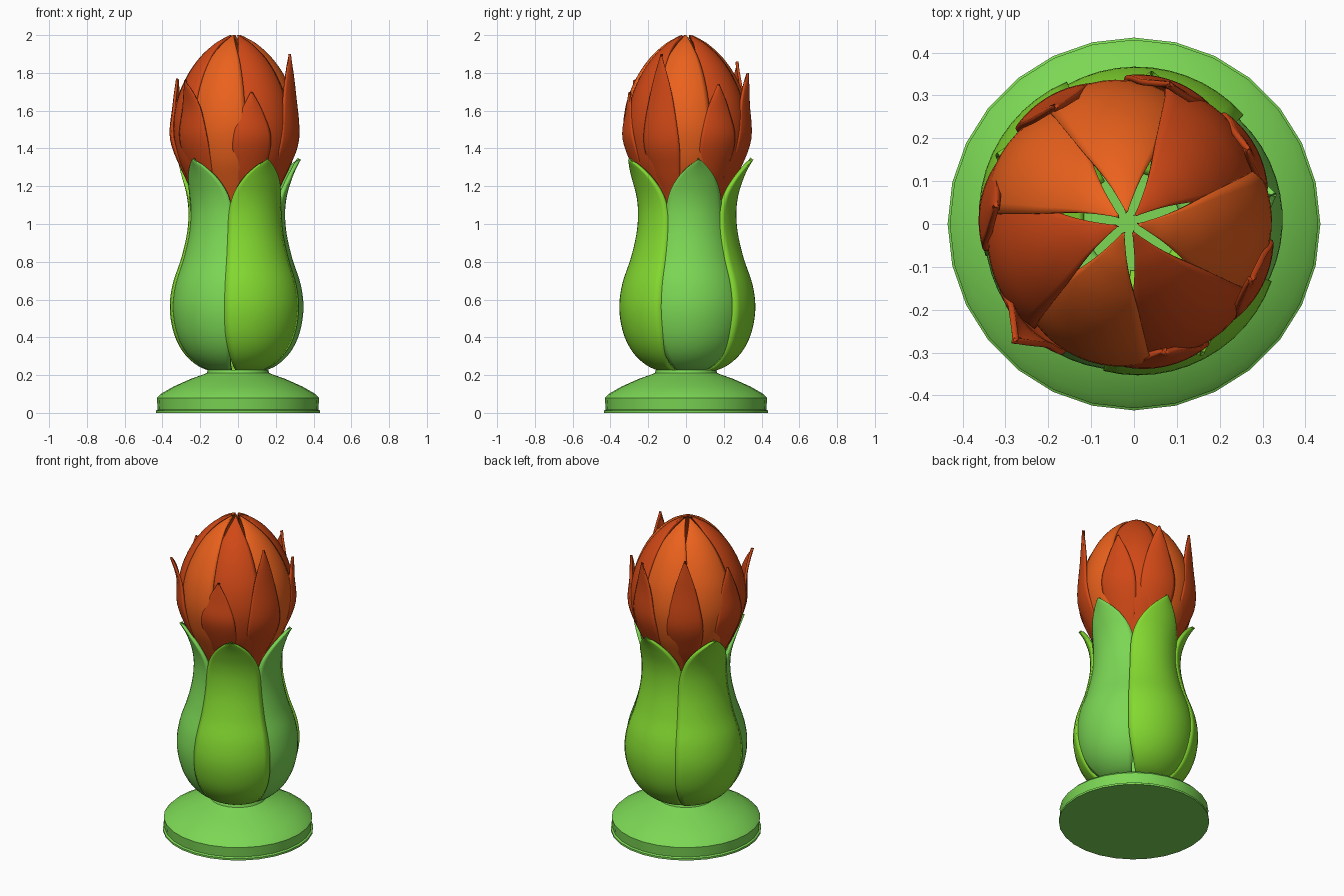
import bpy, bmesh, math
from math import radians, cos, sin

if "Cube" in bpy.data.objects:
    bpy.data.objects.remove(bpy.data.objects["Cube"])


def material(name, rgb):
    m = bpy.data.materials.new(name)
    m.diffuse_color = (*rgb, 1)
    m.use_nodes = True
    m.node_tree.nodes["Principled BSDF"].inputs["Base Color"].default_value = m.diffuse_color
    return m


LEAF = material("leaf_green", (0.2, 0.68, 0.09))
LIME = material("lime_green", (0.23, 0.70, 0.03))
ORANGE = material("petal_orange", (0.83, 0.12, 0.012))
RED = material("petal_red", (0.63, 0.065, 0.008))


def finish(bm, name, mat, angle=40):
    me = bpy.data.meshes.new(name)
    bm.to_mesh(me)
    bm.free()
    ob = bpy.data.objects.new(name, me)
    bpy.context.collection.objects.link(ob)
    me.materials.append(mat)
    bpy.ops.object.select_all(action='DESELECT')
    ob.select_set(True)
    bpy.context.view_layer.objects.active = ob
    bpy.ops.object.shade_smooth_by_angle(angle=radians(angle))
    return ob


def smooth_profile(pts, steps=5):
    """Catmull-Rom curve through the points."""
    p = [pts[0]] + pts + [pts[-1]]
    out = []
    for i in range(1, len(p) - 2):
        for s in range(steps):
            t = s / steps
            out.append([0.5 * (2 * b + (c - a) * t + (2 * a - 5 * b + 4 * c - d) * t * t
                               + (3 * b - a - 3 * c + d) * t ** 3)
                        for a, b, c, d in zip(*p[i - 1:i + 3])])
    out.append(list(pts[-1]))
    return out


def petal(name, angle, profile, mat, tilt=0.0, centre=(0, 0), thick=0.018, cup=0.0, n=12, scale=1.0):
    """Curved leaf: profile rows are (z, radius, half width in degrees)."""
    bm = bmesh.new()
    rows = []
    for z, r, half in smooth_profile(profile):
        row = []
        for i in range(n + 1):
            u = 2 * i / n - 1
            a = radians(angle + u * half)
            rr = scale * r * (1 + tilt * u - cup * u * u)
            row.append(bm.verts.new((centre[0] + rr * cos(a), centre[1] + rr * sin(a), z)))
        rows.append(row)
    for lo, hi in zip(rows, rows[1:]):
        for i in range(n):
            bm.faces.new((lo[i], lo[i + 1], hi[i + 1], hi[i]))
    ob = finish(bm, name, mat)
    s = ob.modifiers.new("thickness", 'SOLIDIFY')
    s.thickness = thick
    s.offset = -1
    return ob


# Base: turned disc with a domed top
bm = bmesh.new()
SIDES = 28
rings = []
for r, z in [(.435, 0), (.435, .012), (.425, .018), (.43, .08), (.41, .1), (.34, .14),
             (.25, .18), (.18, .205), (.165, .212), (.16, .228)]:
    rings.append([bm.verts.new((r * cos(2 * math.pi * i / SIDES),
                                r * sin(2 * math.pi * i / SIDES), z)) for i in range(SIDES)])
for lo, hi in zip(rings, rings[1:]):
    for i in range(SIDES):
        j = (i + 1) % SIDES
        bm.faces.new((lo[i], lo[j], hi[j], hi[i]))
bm.faces.new(rings[0][::-1])
bm.faces.new(rings[-1])
finish(bm, "base", LEAF, 30)

# Five sepals forming the vase-shaped body
SEPAL = [(.213, .12, 30), (.25, .21, 34), (.32, .285, 37), (.42, .335, 39), (.55, .357, 39),
         (.68, .342, 39), (.82, .296, 39), (.95, .266, 39), (1.06, .258, 38), (1.15, .268, 33),
         (1.23, .292, 23), (1.29, .318, 12), (1.34, .348, 1.5)]
# (angle, material, tilt, scale)
for k, (a, mat, tilt, sc) in enumerate([(11, LEAF, 0, .985), (83, LIME, -.012, 1.02), (154, LIME, -.015, 1.02),
                                        (-134, LEAF, 0, .99), (-62, LIME, 0, 1.01)]):
    petal(f"sepal_{k + 1}", a, SEPAL, mat, tilt=tilt, cup=0.02, thick=0.02,
          centre=(-.004, .004), scale=sc)

# Seven inner petals closing at the top of the bud
BUD = (-0.015, 0.003)
INNER = [(1.02, .16, 25), (1.1, .19, 27), (1.22, .25, 30), (1.35, .307, 31), (1.5, .335, 31),
         (1.65, .316, 30), (1.78, .262, 29), (1.88, .193, 27), (1.95, .118, 22), (1.985, .06, 16),
         (2.0, .03, 8)]
for k, mat in enumerate([ORANGE, ORANGE, RED, ORANGE, RED, ORANGE, RED]):
    petal(f"inner_petal_{k + 1}", 95 + 51.43 * k, INNER, mat, tilt=0.035, centre=BUD, cup=0.05)

# Seven narrow outer petals over the seams: (angle, tip height, tip radius)
OUTER = [(122, 1.86, .325), (73, 1.80, .345), (31, 1.74, .335), (-25, 1.90, .325),
         (-74, 1.70, .32), (-134, 1.76, .39), (173, 1.77, .315)]
for k, (a, zt, rt) in enumerate(OUTER):
    zm = 1.45 + (zt - 1.45) * 0.55
    prof = [(1.06, .18, 12), (1.15, .215, 14), (1.28, .282, 18), (1.45, .345, 18),
            (zm, .338 * .75 + rt * .25, 11), (zt, rt, 0.8)]
    petal(f"outer_petal_{k + 1}", a, prof, RED, tilt=0.01, centre=BUD, thick=0.014, cup=0.02)
